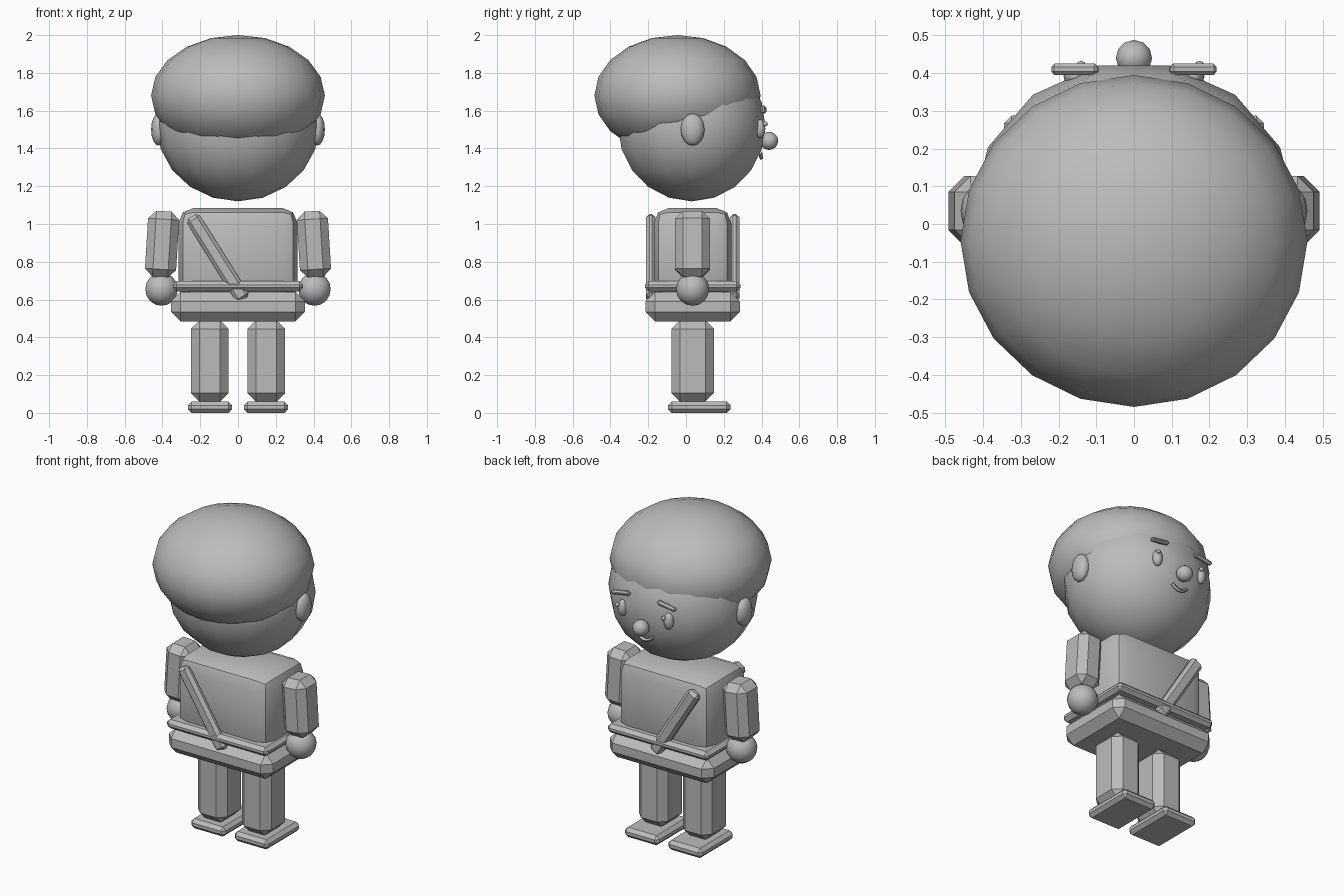
import bpy, math
from mathutils import Vector

if "Cube" in bpy.data.objects:
    bpy.data.objects.remove(bpy.data.objects["Cube"])

grey = bpy.data.materials.new("plain_grey")
grey.diffuse_color = (0.5, 0.5, 0.5, 1)
grey.use_nodes = True
grey.node_tree.nodes["Principled BSDF"].inputs["Base Color"].default_value = grey.diffuse_color
CY = 0.035  # depth of the body's centre line


def finish(ob, name, angle=None):
    ob.name = name
    ob.data.materials.clear()
    ob.data.materials.append(grey)
    if angle is not None:
        bpy.ops.object.shade_smooth_by_angle(angle=math.radians(angle))
    return ob


def ball(name, centre, radii, segs=12, rings=8, turn=0.0):
    """Smooth ellipsoid; turn rotates the facets before scaling."""
    bpy.ops.mesh.primitive_uv_sphere_add(segments=segs, ring_count=rings, radius=1)
    ob = bpy.context.object
    ob.rotation_euler.z = turn
    bpy.ops.object.transform_apply(rotation=True)
    ob.scale = radii
    bpy.ops.object.transform_apply(scale=True)
    ob.location = centre
    bpy.ops.object.shade_smooth()
    return finish(ob, name)


def block(name, centre, size, bevel, segs=1, tilt=0.0, angle=None):
    """Bevelled box, tilted around the y axis."""
    bpy.ops.mesh.primitive_cube_add(size=1)
    ob = bpy.context.object
    ob.scale = size
    bpy.ops.object.transform_apply(scale=True)
    m = ob.modifiers.new("bevel", 'BEVEL')
    m.width, m.segments, m.limit_method = bevel, segs, 'NONE'
    bpy.ops.object.modifier_apply(modifier="bevel")
    ob.location = centre
    ob.rotation_euler.y = math.radians(tilt)
    return finish(ob, name, angle)


# Head, hair cap and nose
ball("head", (0, 0.03, 1.52), (0.43, 0.40, 0.40), 14, 10, math.pi / 2)
ball("hair", (0, -0.045, 1.68), (0.46, 0.44, 0.32), 20, 10)
ball("nose", (0, 0.44, 1.44), (0.048, 0.048, 0.048), 12, 8)

# Torso, skirt of the tunic and belt
block("torso", (0, CY, 0.835), (0.63, 0.41, 0.50), 0.08, 2, angle=30)
block("tunic_skirt", (0, CY, 0.5625), (0.71, 0.50, 0.155), 0.05)
block("belt", (0, CY, 0.67), (0.69, 0.505, 0.055), 0.02)

# Diagonal straps, front and back
a, b = Vector((-0.245, 0, 1.04)), Vector((0.03, 0, 0.60))
d = b - a
for name, y in (("strap_front", CY + 0.222), ("strap_back", CY - 0.222)):
    mid = (a + b) / 2
    block(name, (mid.x, y, mid.z), (0.08, 0.05, d.length), 0.018,
          tilt=math.degrees(math.atan2(-d.x, -d.z)))

# Paired parts
for s, side in ((-1, "left"), (1, "right")):
    ball(f"ear_{side}", (s * 0.42, CY, 1.50), (0.04, 0.063, 0.085), 12, 8)
    ball(f"eye_{side}", (s * 0.157, 0.392, 1.505), (0.03, 0.028, 0.05), 12, 8)
    ball(f"eye_glint_{side}", (s * 0.157 + 0.017, 0.42, 1.53), (0.013, 0.013, 0.013), 8, 6)
    block(f"eyebrow_{side}", (s * 0.157, 0.41, 1.605), (0.125, 0.03, 0.026), 0.009, tilt=s * 9)
    block(f"arm_{side}", (s * 0.402, CY, 0.893), (0.165, 0.185, 0.35), 0.042, tilt=-s * 3.5)
    ball(f"hand_{side}", (s * 0.405, CY, 0.655), (0.088, 0.088, 0.088), 14, 8)
    block(f"leg_{side}", (s * 0.15, CY, 0.275), (0.20, 0.225, 0.43), 0.045)
    block(f"foot_{side}", (s * 0.148, 0.07, 0.03), (0.235, 0.33, 0.06), 0.02)

# Smiling mouth: a round rod bent along an arc
curve = bpy.data.curves.new("mouth", 'CURVE')
curve.dimensions = '3D'
curve.bevel_depth, curve.bevel_resolution, curve.use_fill_caps = 0.01, 1, True
line = curve.splines.new('POLY')
line.points.add(6)
for i, p in enumerate(line.points):
    t = i / 3 - 1
    p.co = (0.052 * t, 0.398 - 0.004 * t * t, 1.35 + 0.028 * t * t, 1)
mouth = bpy.data.objects.new("mouth", curve)
bpy.context.collection.objects.link(mouth)
bpy.ops.object.select_all(action='DESELECT')
bpy.context.view_layer.objects.active = mouth
mouth.select_set(True)
bpy.ops.object.convert(target='MESH')
finish(bpy.context.object, "mouth", 60)
